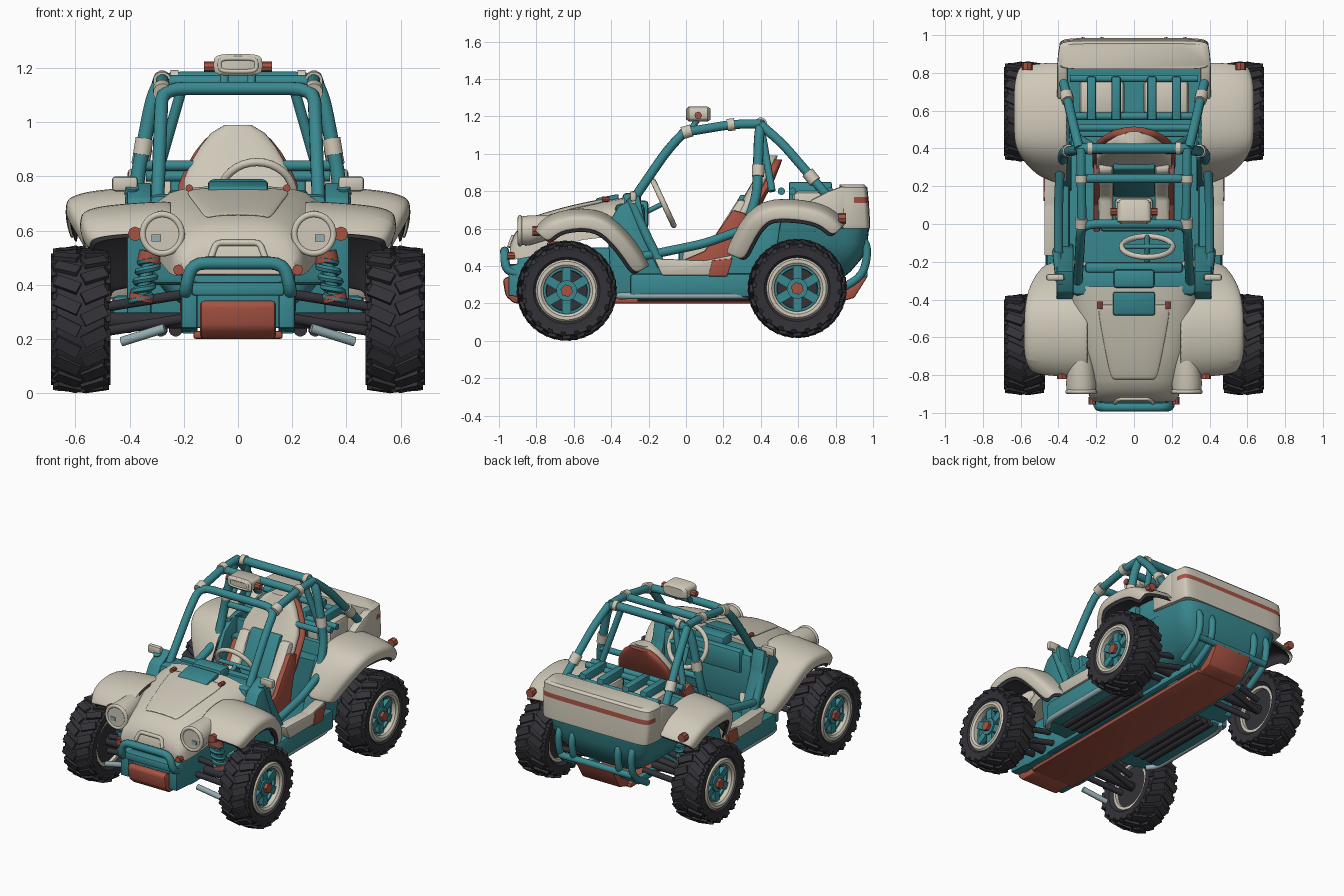
import bpy, bmesh, math
from mathutils import Vector, Matrix
if "Cube" in bpy.data.objects:
    bpy.data.objects.remove(bpy.data.objects["Cube"])
def material(name, *rgb):
    m = bpy.data.materials.new(name)
    m.use_nodes = True
    m.diffuse_color = (*rgb, 1)
    m.node_tree.nodes["Principled BSDF"].inputs["Base Color"].default_value = (*rgb, 1)
    return m
cream, teal = material("cream paint", .62, .58, .48), material("teal paint", .04, .25, .28)
red, rubber = material("rust red", .38, .085, .055), material("dark rubber", .033, .031, .038)
steel = material("pale steel", .30, .42, .45)

# Helpers: finished mesh, extruded profile, box, loft or thin sheet, round tube
def moved(parts):
    return [g for g in parts["geom"] if isinstance(g, bmesh.types.BMVert)]
def make(name, bm, mat, mirror=False, edge=0):
    if edge:
        bmesh.ops.bevel(bm, geom=bm.edges[:], offset=edge, segments=2, profile=.5, affect='EDGES')
    if mirror:
        copy = bmesh.ops.duplicate(bm, geom=bm.verts[:] + bm.edges[:] + bm.faces[:])
        bmesh.ops.scale(bm, vec=(-1, 1, 1), verts=moved(copy))
    bmesh.ops.recalc_face_normals(bm, faces=bm.faces[:])
    for face in bm.faces:
        face.smooth = True
    mesh = bpy.data.meshes.new(name)
    bm.to_mesh(mesh)
    bm.free()
    mesh.materials.append(mat)
    mesh.set_sharp_from_angle(angle=math.radians(38))
    ob = bpy.data.objects.new(name, mesh)
    bpy.context.scene.collection.objects.link(ob)
    return ob
def prism(name, mat, xs, profile, mirror=False, edge=.008):
    bm = bmesh.new()
    face = bm.faces.new([bm.verts.new((xs[0], y, z)) for y, z in profile])
    out = bmesh.ops.extrude_face_region(bm, geom=[face])
    bmesh.ops.translate(bm, vec=(xs[1] - xs[0], 0, 0), verts=moved(out))
    make(name, bm, mat, mirror, edge)
def box(name, mat, xs, ys, zs, mirror=False, edge=.01):
    prism(name, mat, xs, [(ys[0], zs[0]), (ys[1], zs[0]), (ys[1], zs[1]), (ys[0], zs[1])], mirror, edge)
def blocks(name, mat, places):
    bm = bmesh.new()
    for place in places:
        bmesh.ops.create_cube(bm, size=1, matrix=place)
    make(name, bm, mat, True)
def loft(name, mat, rings, mirror=False, loop=False, thin=0):
    bm = bmesh.new()
    rows = [[bm.verts.new(p) for p in ring] for ring in rings]
    n = len(rows[0])
    for a, b in zip(rows, rows[1:] + rows[:1] if loop else rows[1:]):
        for k in range(n - 1 if thin else n):
            bm.faces.new((a[k], a[(k + 1) % n], b[(k + 1) % n], b[k]))
    for end in [] if loop or thin else (rows[0], rows[-1]):
        bm.faces.new(end)
    ob = make(name, bm, mat, mirror)
    if thin:
        solid, smooth = ob.modifiers.new("thickness", 'SOLIDIFY'), ob.modifiers.new("smooth", 'SUBSURF')
        solid.thickness, solid.offset, smooth.levels, smooth.render_levels = thin, 0, 2, 2
    return ob
def rounded(points, bend):
    path = [points[0]]
    for a, p, b in zip(points, points[1:], points[2:]):
        s, e = [p + (q - p).normalized() * min(bend, (q - p).length * .45) for q in (a, b)]
        path += [s.lerp(p, t).lerp(p.lerp(e, t), t) for t in (0, .25, .5, .75, 1)]
    return path + [points[-1]]
def tube(name, mat, r, points, mirror=False, loop=False, bend=.07, sides=12):
    path = [Vector(p) for p in points]
    path = path if loop or not bend else rounded(path, bend)
    rings, normal, n = [], None, len(path)
    for i, p in enumerate(path):
        a = path[i - 1] if i or loop else p
        t = ((path[(i + 1) % n] if i < n - 1 or loop else p) - a).normalized()
        normal = normal or t.orthogonal()
        normal = (normal - t * normal.dot(t)).normalized()
        rings.append(ellipse(p, normal * r, t.cross(normal) * r, steps=sides))
    loft(name, mat, rings, mirror, loop)
def bars(name, mat, r, *paths, sides=12):
    for k, path in enumerate(paths):
        tube(f"{name}_{k + 1}", mat, r, path, True, sides=sides)
def across(points):
    return points + [(-x, y, z) for x, y, z in reversed(points)]
def ellipse(center, u, v, n=2, steps=32):
    power = lambda c: math.copysign(abs(c) ** (2 / n), c)
    turns = [math.tau * k / steps for k in range(steps)]
    return [Vector(center) + Vector(u) * power(math.cos(t)) + Vector(v) * power(math.sin(t)) for t in turns]
def slab(z, half, y0, y1, n=6, taper=0):
    ring = ellipse((0, (y0 + y1) / 2, z), (half, 0, 0), (0, (y1 - y0) / 2, 0), n)
    return [(p.x * (1 - taper * (p.y - y0)), p.y, p.z) for p in ring]

# Wheels with tread lugs, rims, spokes and hubs, then arms and springs
def wheel(place, y, z, s):
    center, turn = Matrix.Translation((.58, y, z)), math.tau / 20
    for part, mat, profile in (
            ("tyres", rubber, [(-.07, .15), (-.1, .18), (-.104, .225), (-.088, .246), (0, .257), (.088, .246),
                               (.104, .225), (.1, .18), (.07, .15)]),
            ("rims", cream, [(.04, .124), (.09, .126), (.101, .14), (.101, .158), (.09, .168), (-.08, .16), (-.08, .14)]),
            ("rim_liners", teal, [(.02, .108), (.06, .112), (.06, .13), (.02, .13)])):
        rings = [ellipse((.58 + x, y, z), (0, q * s, 0), (0, 0, q * s), steps=40) for x, q in profile]
        loft(f"{place}_{part}", mat, rings, True, True)
    lugs = []
    for i, side in [(i, side) for i in range(20) for side in (-1, 1)]:
        spin = center @ Matrix.Rotation(turn * (i + side / 4), 4, 'X')
        for out, up, long, tilt, yaw in ((.05, .253, .095, .1, .45), (.098, .23, .018, .25, 0)):
            lug = Matrix.Translation((side * out, 0, up * s)) @ Matrix.Rotation(side * yaw, 4, 'Z')
            lugs.append(spin @ lug @ Matrix.Rotation(side * tilt, 4, 'Y') @ Matrix.Diagonal((long, .046, .022, 1)))
    blocks(place + "_tread_lugs", rubber, lugs)
    spoke = Matrix.Translation((.055, 0, .08)) @ Matrix.Diagonal((.03, .048, .09, 1))
    blocks(place + "_spokes", teal, [center @ Matrix.Rotation(math.tau * i / 6, 4, 'X') @ spoke for i in range(6)])
    for part, x0, x1, q, mat, sides in (("drums", .52, .61, .14, rubber, 32), ("hubs", .58, .66, .055, teal, 24),
                                        ("nuts", .65, .68, .034, red, 6), ("axles", .18, .53, .03, rubber, 12)):
        bars(f"{place}_{part}", mat, q, [(x0, y, z), (x1, y, z)], sides=sides)
    bars(place + "_arms", rubber, .019, *[[(.17, y + d, h), (.48, y + d / 2, h - .05)]
                                          for d, h in ((-.1, .28), (.1, .28), (-.07, .37), (.07, .37))])
    top, low = Vector((.32, y - .06, .52)), Vector((.36, y - .06, .34))
    coil = [top.lerp(low, k / 100) + Vector((math.cos(k * turn), math.sin(k * turn), 0)) * .034 for k in range(101)]
    tube(place + "_springs", teal, .013, coil, True, bend=0, sides=6)
    bars(place + "_dampers", teal, .024, [top, low])
    bars(place + "_spring_caps", red, .046, [top, top.lerp(low, .2)], [low.lerp(top, .13), low])
wheel("front", -.638, .268, .99)
wheel("rear", .595, .28, .98)

# Fenders: a lipped strip along an arch of depth, height and outer edge, with a dark lining
def fender(name, inner, path):
    for part, mat, cut, drop in (("fenders", cream, 0, 0), ("fender_linings", rubber, .015, .018)):
        rows = []
        for p, a, b in zip(path, path[:1] + path, path[1:] + path[-1:]):
            t, w = (Vector(b[:2]) - Vector(a[:2])).normalized(), p[2] - cut
            strip = ((inner, .01), ((inner + w) / 2, 0), (w - .06, -.012), (w - .015, -.028), (w, -.045), (w, -.1))
            rows.append([(x, p[0] - t.y * (h - drop), p[1] + t.x * (h - drop)) for x, h in strip])
        loft(f"{name}_{part}", mat, rows, True, thin=.014)
fender("front", .24, [(-.81, .585, .545), (-.74, .665, .577), (-.6, .70, .577), (-.45, .69, .575), (-.34, .61, .565),
                      (-.25, .5, .53), (-.19, .4, .48)])
fender("rear", .35, [(.22, .46, .5), (.28, .6, .57), (.36, .705, .62), (.46, .75, .63), (.62, .745, .63),
                     (.77, .71, .63), (.855, .62, .61)])

# Hood: arched sections of depth, half width, crown and hem, with a raised panel
hood = [ellipse((0, y, hem), (w, 0, 0), (0, 0, top - hem), 3.2, 40)[:21] for y, w, top, hem in (
    (-.33, .35, .765, .56), (-.42, .34, .752, .555), (-.55, .325, .725, .54), (-.68, .30, .695, .5),
    (-.83, .26, .648, .45), (-.88, .247, .615, .44), (-.915, .235, .575, .435), (-.94, .215, .52, .44))]
loft("hood", cream, hood)
loft("hood_panel", cream, [[(p.x * (1.145 + p.y * .465), p.y, p.z + .008) for p in ring[7:14]] for ring in hood[1:5]],
     thin=.012)
prism("hood_vent", teal, (-.11, .11), [(-.49, .73), (-.36, .755), (-.36, .785), (-.48, .762)])
tube("nose_frame", cream, .012, across([(.1, -.945, .5), (.08, -.925, .555)]), bend=.02)

# Headlights and small lamps
loft("headlight_pods", cream, [ellipse((.28, y, z), (r, 0, 0), (0, 0, r)) for y, z, r in (
    (-.885, .588, .076), (-.84, .59, .08), (-.75, .605, .068), (-.66, .63, .045), (-.62, .64, .02))], True)
tube("headlight_rims", cream, .012, ellipse((.28, -.888, .588), (.072, 0, 0), (0, 0, .072)), True, True)
bars("headlight_lenses", cream, .062, [(.28, -.87, .588), (.28, -.895, .588)], sides=24)
box("headlight_glints", steel, (.285, .32), (-.901, -.893), (.56, .585), True, 0)
for name, x, y, z, r in (("front_lamps", .38, -.8, .588, .027), ("rear_lamps", .565, .835, .655, .027),
                         ("nose_bolts", .22, -.935, .455, .02), ("hood_latches", .18, -.43, .757, .014)):
    bars(name, red, r, [(x, y - .02, z), (x, y + .02, z)], sides=8)

# Tub, cowl and sills
box("floor", teal, (-.36, .36), (-.42, .5), (.25, .29))
box("front_chassis", teal, (-.21, .21), (-.9, -.3), (.24, .5))
box("cowl", teal, (-.33, .33), (-.38, -.22), (.4, .735), edge=.03)
box("dashboard", teal, (-.26, .26), (-.26, -.2), (.6, .75), edge=.02)
box("instrument_pod", teal, (-.11, .11), (-.34, -.24), (.7, .79), edge=.02)
box("bulkhead", teal, (-.35, .35), (.46, .5), (.27, .72))
box("sills", teal, (.34, .465), (-.3, .36), (.23, .36), True, .02)
prism("cowl_sides", teal, (.32, .41), [(-.4, .25), (-.42, .62), (-.36, .72), (-.25, .78), (-.22, .64), (-.13, .42),
                                       (-.1, .25)], True)
prism("rear_quarters", teal, (.33, .42), [(.16, .25), (.26, .52), (.34, .68), (.44, .74), (.52, .72), (.45, .25)], True)
prism("sill_covers", cream, (.40, .475), [(-.17, .44), (-.13, .35), (.22, .35), (.25, .46), (.1, .43)], True)
prism("sill_badges", red, (.46, .48), [(.12, .345), (.22, .345), (.25, .44), (.14, .43)], True, .003)
bars("step_rails", steel, .018, [(.40, -.36, .24), (.45, -.3, .24), (.45, .3, .24), (.40, .36, .24)])

# Tail: teal lower tub, cream cap with a rear stripe, shoulders and engine bay
loft("tail_tub", teal, [slab(z, w, .38, y) for z, w, y in (
    (.32, .2, .82), (.37, .27, .88), (.44, .33, .94), (.52, .37, .97), (.63, .39, .982))])
tail = loft("tail_cap", cream, [slab(z, w, .82, y, 8, .3) for z, w, y in (
    (.6, .405, .985), (.62, .412, .985), (.738, .412, .978), (.768, .412, .975), (.82, .41, .97), (.835, .39, .955))])
tail.data.materials.append(red)
for face in tail.data.polygons:
    face.material_index = int(.738 < face.center.z < .768 and face.center.y > .9)
prism("tail_shoulders", cream, (.35, .408), [(.66, .62), (.66, .75), (.76, .80), (.85, .833), (.85, .6)], True, .015)
box("bay_walls", teal, (.34, .385), (.4, .7), (.58, .74), True)
box("engine_covers", cream, (.05, .29), (.57, .77), (.6, .8), True, .03)
for x in (.07, .2):
    box("engine_straps", teal, (x, x + .05), (.55, .78), (.62, .85), True)
bars("engine_bars", teal, .02, *[[(0, y, .8), (.34, y, .8)] for y in (.51, .57, .77)])

# Bucket seat and steering wheel
SEAT = [(.45, .18, .17), (.6, .26, .2), (.78, .35, .2), (.84, .385, .175), (.9, .41, .14), (.95, .43, .1), (.98, .44, .05)]
loft("seat_back", cream, [slab(z + .01, w, y - .03, y + .05, 3) for z, y, w in SEAT])
loft("seat_shell", red, [slab(z - .01, w + .02, y + .02, y + .075, 3) for z, y, w in SEAT])
prism("seat_panel", teal, (-.11, .11), [(.13, .47), (.29, .78), (.34, .78), (.2, .47)])
prism("seat_bolsters", cream, (.11, .19), [(-.03, .4), (-.01, .52), (.14, .54), (.28, .76), (.36, .74), (.24, .4)], True, .02)
prism("seat_sides", red, (.18, .215), [(-.04, .3), (-.04, .42), (.1, .48), (.25, .7), (.32, .68), (.24, .3)], True)
box("seat_cushion", teal, (-.18, .18), (-.04, .22), (.28, .5), edge=.02)
box("seat_pad", cream, (-.1, .1), (.02, .14), (.47, .53), edge=.02)
hub = Vector((.07, -.12, .735))
rim = ellipse(hub, (.135, 0, 0), (0, .055, -.118))
tube("steering_wheel", cream, .015, rim, loop=True)
for end in (rim[0], rim[8], rim[16], (.07, -.25, .67)):
    tube("steering_spoke", teal, .014, [hub, end])

# Roll cage and clamps
tube("front_hoop", teal, .025, across([(.30, -.36, .64), (.285, -.1, 1.02), (.28, 0, 1.125)]), bend=.09)
tube("rear_hoop", teal, .027, across([(.38, .28, .48), (.375, .38, .78), (.315, .39, 1.09), (.28, .4, 1.16)]))
bars("cage_rails", teal, .025, [(.275, -.01, 1.115), (.28, .25, 1.158), (.28, .4, 1.16)],
     [(.29, .4, 1.155), (.32, .52, 1.05), (.375, .76, .77)], [(0, .24, 1.15), (.27, .24, 1.15)],
     [(.40, -.24, .45), (.40, .1, .52), (.39, .32, .6)], [(.39, -.3, .76), (.40, -.22, .58), (.41, -.13, .4)])
bars("cage_braces", teal, .02, [(.2, .4, 1.15), (.3, .46, .8)], [(0, .39, .84), (.36, .39, .84)])
bars("cage_clamps", cream, .034, [(.355, .385, .88), (.345, .387, .94)], [(.25, .4, 1.16), (.22, .4, 1.16)],
     [(.28, -.02, 1.11), (.28, .03, 1.125)], [(.28, .22, 1.153), (.28, .26, 1.158)], [(.36, .69, .85), (.35, .65, .9)])

# Roof lamp and mirrors
loft("roof_lamp", cream, [ellipse((0, y, 1.212), (w, 0, 0), (0, 0, h), 4) for y, w, h in (
    (.005, .075, .03), (.015, .09, .04), (.115, .09, .04), (.13, .07, .03))])
tube("roof_lamp_frame", cream, .008, ellipse((0, .008, 1.212), (.068, 0, 0), (0, 0, .024), 4), loop=True)
bars("roof_lamp_knobs", red, .02, [(.085, .065, 1.205), (.125, .065, 1.205)], sides=8)
bars("roof_lamp_feet", teal, .016, [(.05, .06, 1.18), (.05, .02, 1.12)])
box("mirrors", cream, (.37, .465), (-.3, -.265), (.745, .80), True, .012)
bars("mirror_arms", cream, .012, [(.32, -.28, .73), (.42, -.28, .745)])

# Bumpers, skid plates and underbody
tube("front_bumper", teal, .024, across([(.19, -.9, .36), (.195, -.965, .38), (.17, -.97, .48)]), bend=.05)
box("front_beam", teal, (-.17, .17), (-.96, -.88), (.36, .41))
prism("front_horns", teal, (.15, .21), [(-.95, .24), (-.95, .4), (-.8, .44), (-.6, .4), (-.6, .22)], True)
prism("front_skid", red, (-.14, .14), [(-.78, .2), (-.92, .2), (-.965, .24), (-.98, .33), (-.95, .345), (-.78, .25)], edge=.015)
box("skid_plate", red, (-.165, .165), (-.8, .82), (.2, .23))
prism("rear_skid", red, (-.14, .14), [(.8, .2), (.9, .23), (.975, .35), (.94, .36), (.86, .28), (.8, .24)])
bars("rear_guards", teal, .022, *[[(x, .93, .56), (x, .975, .5), (x, .95, .35), (x, .8, .26)] for x in (.17, .27)],
     [(0, .95, .36), (.27, .95, .36)])
bars("underbody_pipes", rubber, .026, *[[(x, -.26, .235), (x, .34, .235)] for x in (.23, .285, .34)])
bars("steering_links", steel, .018, [(.27, -.82, .24), (.43, -.78, .19)])
box("chassis_rails", teal, (.17, .21), (-.8, .8), (.225, .27), True)
